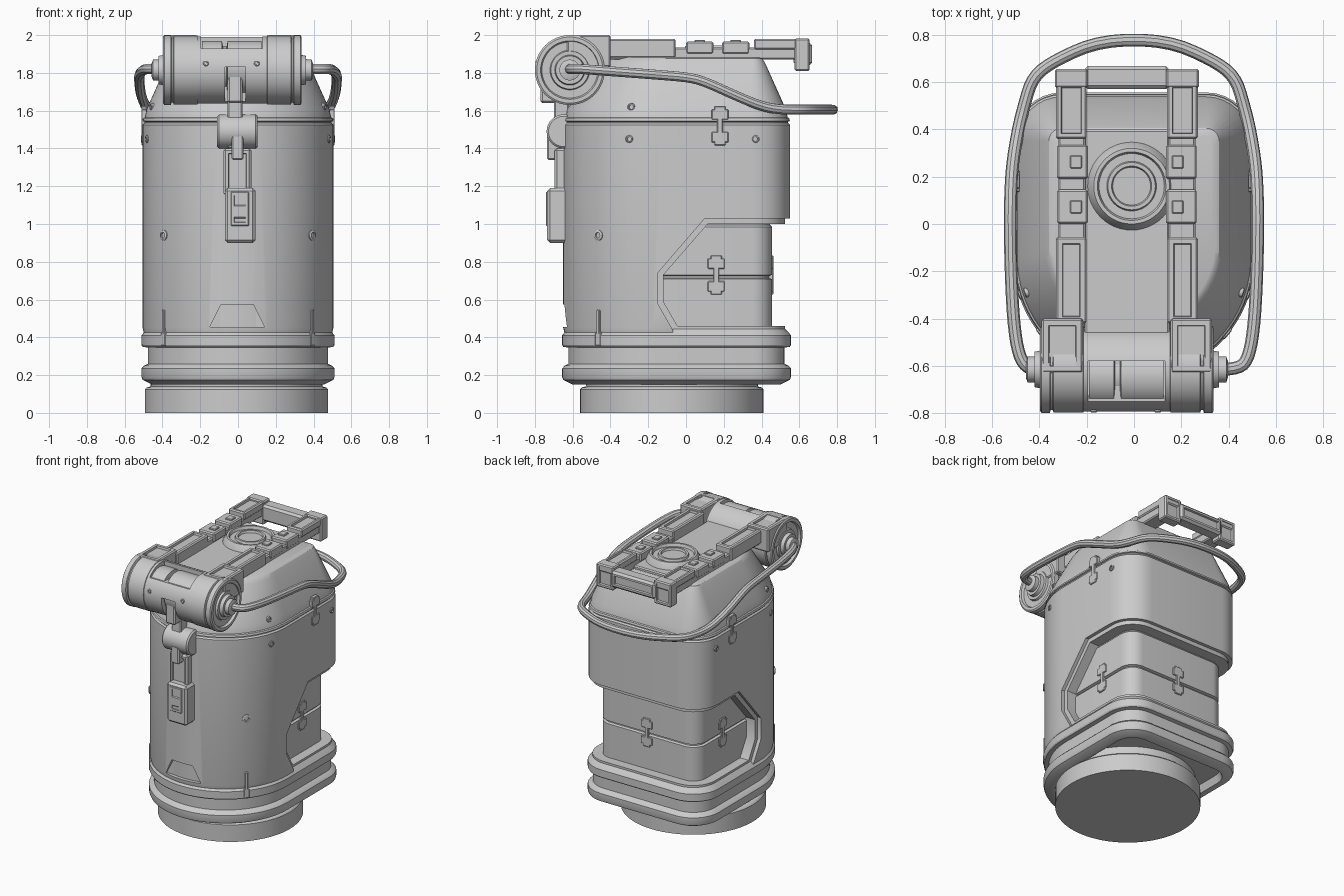
import bpy, bmesh, math
from mathutils import Matrix, Vector

if "Cube" in bpy.data.objects:
    bpy.data.objects.remove(bpy.data.objects["Cube"])

def finish(name, bm):
    bmesh.ops.recalc_face_normals(bm, faces=bm.faces)
    me = bpy.data.meshes.new(name)
    bm.to_mesh(me)
    bm.free()
    ob = bpy.data.objects.new(name, me)
    bpy.context.collection.objects.link(ob)
    return ob

def loft(name, loops):
    bm = bmesh.new()
    rings = [[bm.verts.new(p) for p in lp] for lp in loops]
    n = len(rings[0])
    for a, b in zip(rings, rings[1:]):
        for i in range(n):
            j = (i + 1) % n
            bm.faces.new((a[i], a[j], b[j], b[i]))
    bm.faces.new(rings[0])
    bm.faces.new(rings[-1])
    return finish(name, bm)

def lathe(name, pts, center, axis='z', n=48):
    # pts are (radius, position along axis)
    loops = []
    for r, h in pts:
        lp = []
        for i in range(n):
            a = 2 * math.pi * i / n
            u, v = r * math.cos(a), r * math.sin(a)
            lp.append((center[0] + u, center[1] + v, h) if axis == 'z'
                      else (h, center[0] + u, center[1] + v))
        loops.append(lp)
    return loft(name, loops)

def box(name, x, y, z, bevel=0.008, panel=None, inset=0.02, depth=0.015):
    bm = bmesh.new()
    bmesh.ops.create_cube(bm, size=1)
    for v in bm.verts:
        v.co = [sum(r) / 2 + c * (r[1] - r[0]) for r, c in zip((x, y, z), v.co)]
    if bevel:
        bmesh.ops.bevel(bm, geom=bm.edges[:], offset=bevel, segments=1, affect='EDGES')
    if panel:
        d = Vector(panel)
        f = max(bm.faces, key=lambda f: f.normal.dot(d) * 10 + f.calc_area())
        bmesh.ops.inset_region(bm, faces=[f], thickness=inset)
        bmesh.ops.inset_region(bm, faces=[f], thickness=0.004)
        bmesh.ops.translate(bm, verts=f.verts[:], vec=-d * depth)
    return finish(name, bm)

def prism_x(name, yz, x0=-1, x1=1):
    return loft(name, [[(x, y, z) for y, z in yz] for x in (x0, x1)])

def cut(ob, cutter):
    m = ob.modifiers.new('cut', 'BOOLEAN')
    m.object, m.operation, m.solver = cutter, 'DIFFERENCE', 'EXACT'
    bpy.context.view_layer.objects.active = ob
    bpy.ops.object.modifier_apply(modifier=m.name)
    bpy.data.objects.remove(cutter)

def outline(z, off, cy=-0.145):
    # round front, straight sides, rounded rear corners
    r, back = 0.505 + off, 0.55 + off
    c = max(0.2 + off, 0.05)
    arc = lambda x, y, rad, a0, a1, n: [
        (x + rad * math.cos(math.radians(a0 + (a1 - a0) * i / n)),
         y + rad * math.sin(math.radians(a0 + (a1 - a0) * i / n)), z) for i in range(n + 1)]
    return (arc(0, cy, r, 180, 360, 40) + arc(r - c, back - c, c, 0, 90, 8)
            + arc(c - r, back - c, c, 90, 180, 8))

def stack(name, rows):
    return loft(name, [outline(*r) for r in rows])

def attach(name, x, y, z, ang, w, h, d=0.02):
    ob = box(name, (-d, d * 0.4), (-w / 2, w / 2), (-h / 2, h / 2), 0.004)
    ob.data.transform(Matrix.Translation((x, y, z)) @ Matrix.Rotation(math.radians(ang), 4, 'Z'))

def clip(name, x, y, z, ang):
    for dz in (-0.06, 0.06):
        attach(name + "_pad", x, y, z + dz, ang, 0.09, 0.055)
        attach(name + "_tab", x, y, z + dz * 1.4, ang, 0.06, 0.04)
    attach(name + "_link", x, y, z, ang, 0.03, 0.12)

def bolt(x, y, z, ang, r=0.02):
    ob = lathe("bolt", [(r, -0.02), (r, 0.005), (r * 0.75, 0.009), (r * 0.55, 0.009),
                        (r * 0.5, 0.002)], (0, 0), 'x', 16)
    ob.data.transform(Matrix.Translation((x, y, z)) @ Matrix.Rotation(math.radians(ang), 4, 'Z'))

# base foot and stacked lower rings
lathe("base_foot", [(0.485, 0), (0.485, 0.125), (0.475, 0.135), (0.455, 0.14), (0.455, 0.22)],
      (-0.008, -0.075), n=72)
stack("lower_rings", [(0.2, -0.09), (0.15, -0.07), (0.15, -0.05), (0.175, 0.0), (0.19, 0.006), (0.235, 0.006),
                      (0.25, -0.008), (0.26, -0.028), (0.345, -0.028), (0.35, 0.0), (0.36, 0.006),
                      (0.41, 0.006), (0.425, -0.006), (0.45, -0.03)])

# outer shell with side-to-side rear opening, rim shell and inner core
shell = stack("outer_shell", [(0.425, -0.006), (0.45, 0), (1.525, 0), (1.535, -0.01), (1.545, -0.01)])
cut(shell, prism_x("cutter", [(1, 1.03), (0.1, 1.03), (-0.15, 0.74), (-0.15, 0.58), (-0.07, 0.44),
                              (-0.05, 0.3), (1, 0.3)]))
trap = [(-0.15, 0.455), (0.14, 0.455), (0.08, 0.575), (-0.09, 0.575)]
cut(shell, loft("cutter", [[(x, y, z) for x, z in trap] for y in (-0.8, -0.615)]))
rim = stack("opening_rim", [(0.43, -0.025), (1.2, -0.025)])
cut(rim, prism_x("cutter", [(1, 1.0), (0.115, 1.0), (-0.12, 0.73), (-0.12, 0.59), (-0.045, 0.46), (1, 0.46)]))
stack("inner_core", [(0.44, -0.095), (0.708, -0.095), (0.714, -0.112), (0.724, -0.112),
                     (0.73, -0.095), (0.985, -0.095), (0.995, -0.105), (1.02, -0.105)])

# shoulder dome
stack("shoulder_dome", [(1.54, -0.012), (1.545, 0.0), (1.56, -0.004), (1.565, -0.012), (1.61, -0.022),
                        (1.85, -0.13, -0.1), (1.875, -0.145, -0.09), (1.885, -0.165, -0.09)])

# surface clips, slots and bolts on both sides
ca, sa = math.cos(math.radians(-39)), math.sin(math.radians(-39))
for s in (1, -1):
    side = 0 if s > 0 else 180
    front = -39 if s > 0 else 219
    clip("shell_clip", s * 0.503, 0.18, 1.52, side)
    clip("core_clip", s * 0.41, 0.16, 0.73, side)
    fx, fy = s * 0.505 * ca, -0.145 + 0.505 * sa
    attach("front_slot", fx, fy, 0.45, front, 0.022, 0.19)
    attach("front_slot_base", fx, fy, 0.39, front, 0.04, 0.07)
    bolt(fx, fy, 0.94, front, 0.028)
    a2 = -18 if s > 0 else 198
    bolt(s * 0.48, -0.30, 1.45, a2)
    bolt(s * 0.455, -0.29, 1.62, a2)
    bolt(s * 0.505, 0.37, 1.45, side)
clip("rear_core_clip", 0, 0.455, 0.73, 90)

# deck plate and filler cap
box("deck_plate", (-0.21, 0.15), (-0.5, 0.4), (1.86, 1.9))
lathe("filler_cap", [(0.19, 1.88), (0.185, 1.905), (0.16, 1.945), (0.145, 1.945), (0.138, 1.925), (0.105, 1.925),
                     (0.1, 1.94), (0.085, 1.94), (0.08, 1.925)], (-0.01, 0.16))

# top rails, mirrored about the hub centre
HC = -0.03
for s in (1, -1):
    def span(a, b):
        return tuple(sorted((HC + s * a, HC + s * b)))
    up = (0, 0, 1)
    box("rail_base", span(0.175, 0.29), (-0.42, 0.6), (1.87, 1.935))
    box("front_rail", span(0.17, 0.3), (-0.42, -0.055), (1.88, 1.98), panel=up, inset=0.028)
    for y in (0.0, 0.19):
        box("rail_block", span(0.165, 0.295), (y, y + 0.145), (1.9, 1.965))
        box("block_tab", span(0.19, 0.24), (y + 0.045, y + 0.1), (1.95, 1.975), 0.004)
    box("rear_rail", span(0.17, 0.3), (0.36, 0.65), (1.925, 1.98), panel=up)
    box("rear_corner", span(0.165, 0.305), (0.575, 0.655), (1.81, 1.982), panel=(0, 1, 0))
    # hub drum with stepped end face
    prof = [(0.16, 0.175), (0.182, 0.185), (0.182, 0.31), (0.172, 0.314), (0.172, 0.322), (0.185, 0.326),
            (0.185, 0.36), (0.175, 0.367), (0.155, 0.367), (0.148, 0.35), (0.105, 0.35), (0.1, 0.365),
            (0.08, 0.365), (0.075, 0.39), (0.055, 0.39), (0.055, 0.42), (0.035, 0.427)]
    lathe("hub_drum", [(r, HC + s * h) for r, h in prof], (-0.615, 1.815), 'x')
    box("hub_arm", span(0.185, 0.36), (-0.63, -0.4), (1.83, 2.0), panel=up, inset=0.03)
box("rear_crossbar", (-0.21, 0.15), (0.57, 0.668), (1.84, 1.96), 0.015, panel=(0, 1, 0))

# hub centre with top window and latch slot
hub = lathe("hub_centre", [(0.178, -0.22), (0.178, 0.16)], (-0.615, 1.815), 'x')
cut(hub, box("cutter", (-0.195, 0.13), (-0.76, -0.58), (1.93, 2.2), 0))
cut(hub, box("cutter", (-0.07, 0.04), (-0.9, -0.68), (1.5, 1.83), 0))
lathe("inner_drum", [(0.14, -0.19), (0.14, -0.085), (0.11, -0.08), (0.11, -0.06), (0.14, -0.055), (0.14, 0.125)],
      (-0.64, 1.83), 'x')
for x in (-0.17, 0.1):
    bolt(x, -0.787, 1.85, -90, 0.015)

# front latch
box("latch_strap", (-0.055, 0.024), (-0.77, -0.66), (1.64, 1.82), 0.01)
box("latch_strap_lower", (-0.055, 0.024), (-0.7, -0.62), (1.4, 1.66))
lathe("latch_barrel", [(0.08, -0.11), (0.09, -0.1), (0.09, 0.093), (0.08, 0.103)], (-0.648, 1.49), 'x', 32)
box("latch_tongue", (-0.035, 0.03), (-0.735, -0.65), (1.34, 1.47))
box("latch_plate", (-0.077, 0.071), (-0.695, -0.62), (1.15, 1.4), 0.012, panel=(0, -1, 0))
box("latch_handle", (-0.07, 0.093), (-0.735, -0.62), (0.9, 1.19), 0.015)
box("latch_window", (-0.038, 0.058), (-0.742, -0.7), (0.99, 1.17), 0.004, panel=(0, -1, 0))
box("latch_button", (-0.03, 0.05), (-0.742, -0.7), (1.03, 1.1), 0.006)

# carrying handle tube
half = [(0.44, -0.615, 1.82), (0.485, -0.57, 1.822), (0.51, -0.42, 1.81), (0.522, -0.15, 1.79), (0.523, 0.03, 1.775),
        (0.522, 0.12, 1.745), (0.515, 0.25, 1.685), (0.49, 0.4, 1.622), (0.465, 0.5, 1.605), (0.43, 0.62, 1.605),
        (0.34, 0.69, 1.605), (0.14, 0.778, 1.605)]
path = [(0.36, -0.615, 1.82)] + half + [(-x, y, z) for x, y, z in reversed(half)] + [(-0.42, -0.615, 1.82)]
cu = bpy.data.curves.new("carry_handle", 'CURVE')
cu.dimensions, cu.bevel_depth, cu.bevel_resolution, cu.use_fill_caps = '3D', 0.027, 3, True
sp = cu.splines.new('NURBS')
sp.points.add(len(path) - 1)
for p, c in zip(sp.points, path):
    p.co = (*c, 1)
sp.order_u, sp.use_endpoint_u, sp.resolution_u = 3, True, 4
tube = bpy.data.objects.new("carry_handle", cu)
bpy.context.collection.objects.link(tube)

# convert the tube and smooth everything below the sharp-edge angle
bpy.ops.object.select_all(action='DESELECT')
tube.select_set(True)
bpy.context.view_layer.objects.active = tube
bpy.ops.object.convert(target='MESH')
bpy.ops.object.select_all(action='SELECT')
bpy.ops.object.shade_smooth_by_angle(angle=math.radians(30))
